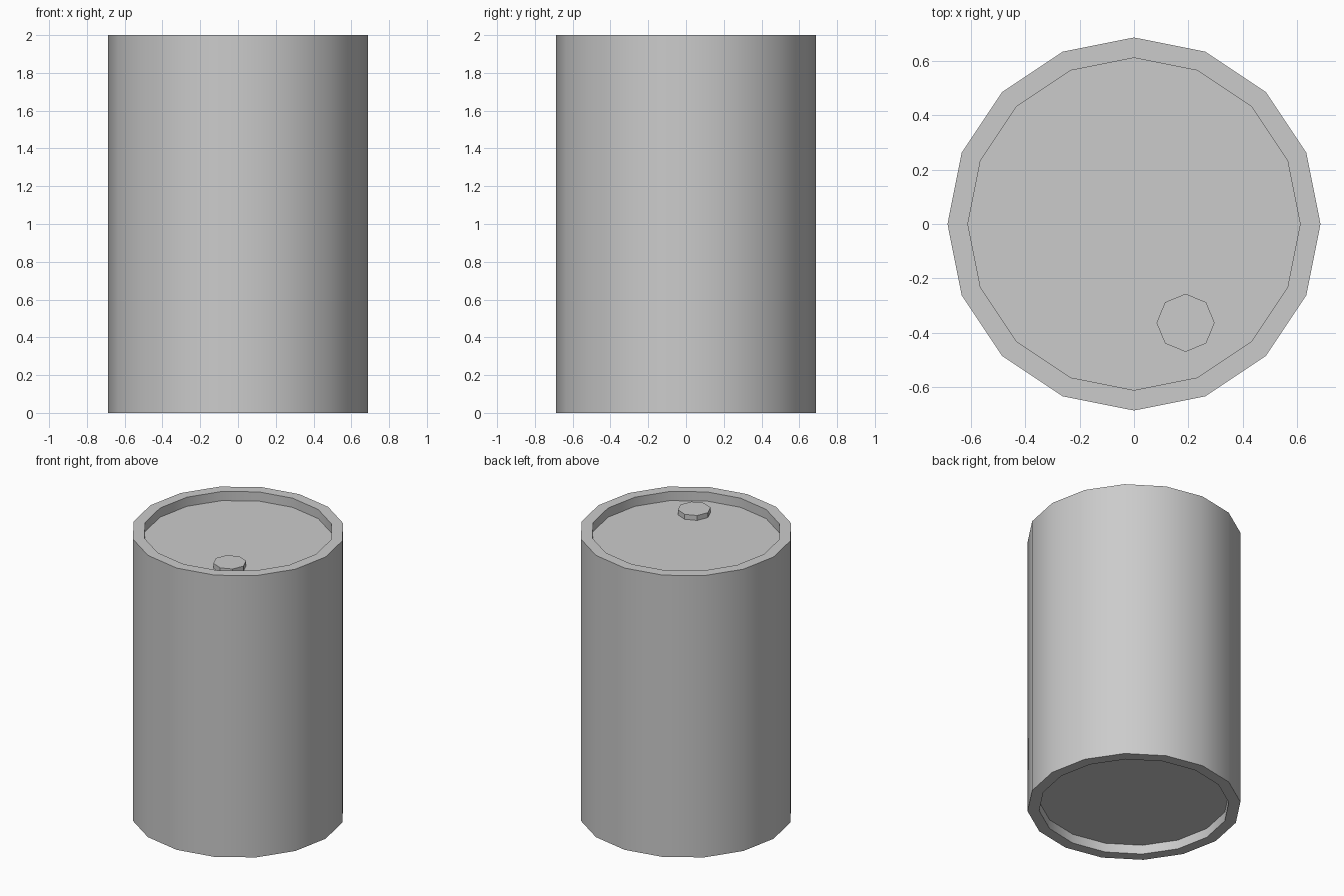
import bpy, bmesh
from math import cos, sin, tau, radians

if "Cube" in bpy.data.objects:
    bpy.data.objects.remove(bpy.data.objects["Cube"])


def lathe(name, profile, sides, centre=(0, 0), cap_ends=True):
    """Spin a (radius, z) profile around a vertical axis and cap both ends."""
    bm = bmesh.new()
    rings = [[bm.verts.new((r * cos(tau * i / sides), r * sin(tau * i / sides), z))
              for i in range(sides)] for r, z in profile]
    for low, high in zip(rings, rings[1:]):
        for i in range(sides):
            j = (i + 1) % sides
            bm.faces.new((low[i], low[j], high[j], high[i]))
    if cap_ends:
        bm.faces.new(rings[0][::-1])
        bm.faces.new(rings[-1])
    bmesh.ops.recalc_face_normals(bm, faces=bm.faces)
    mesh = bpy.data.meshes.new(name)
    bm.to_mesh(mesh)
    bm.free()
    obj = bpy.data.objects.new(name, mesh)
    obj.location = (*centre, 0)
    bpy.context.collection.objects.link(obj)
    bpy.ops.object.select_all(action='DESELECT')
    obj.select_set(True)
    bpy.context.view_layer.objects.active = obj
    bpy.ops.object.shade_smooth_by_angle(angle=radians(30))
    return obj


OUTER, INNER, HEIGHT, RECESS = 0.687, 0.612, 2.0, 0.065

# Drum body with a recessed lid and base
lathe("drum_body", [(INNER, RECESS), (INNER, 0), (OUTER, 0), (OUTER, HEIGHT),
                    (INNER, HEIGHT), (INNER, HEIGHT - RECESS)], 16)

# Octagonal bung on the lid
lathe("bung_cap", [(0.107, HEIGHT - RECESS), (0.107, HEIGHT - 0.03)], 8,
      centre=(0.19, -0.364))
